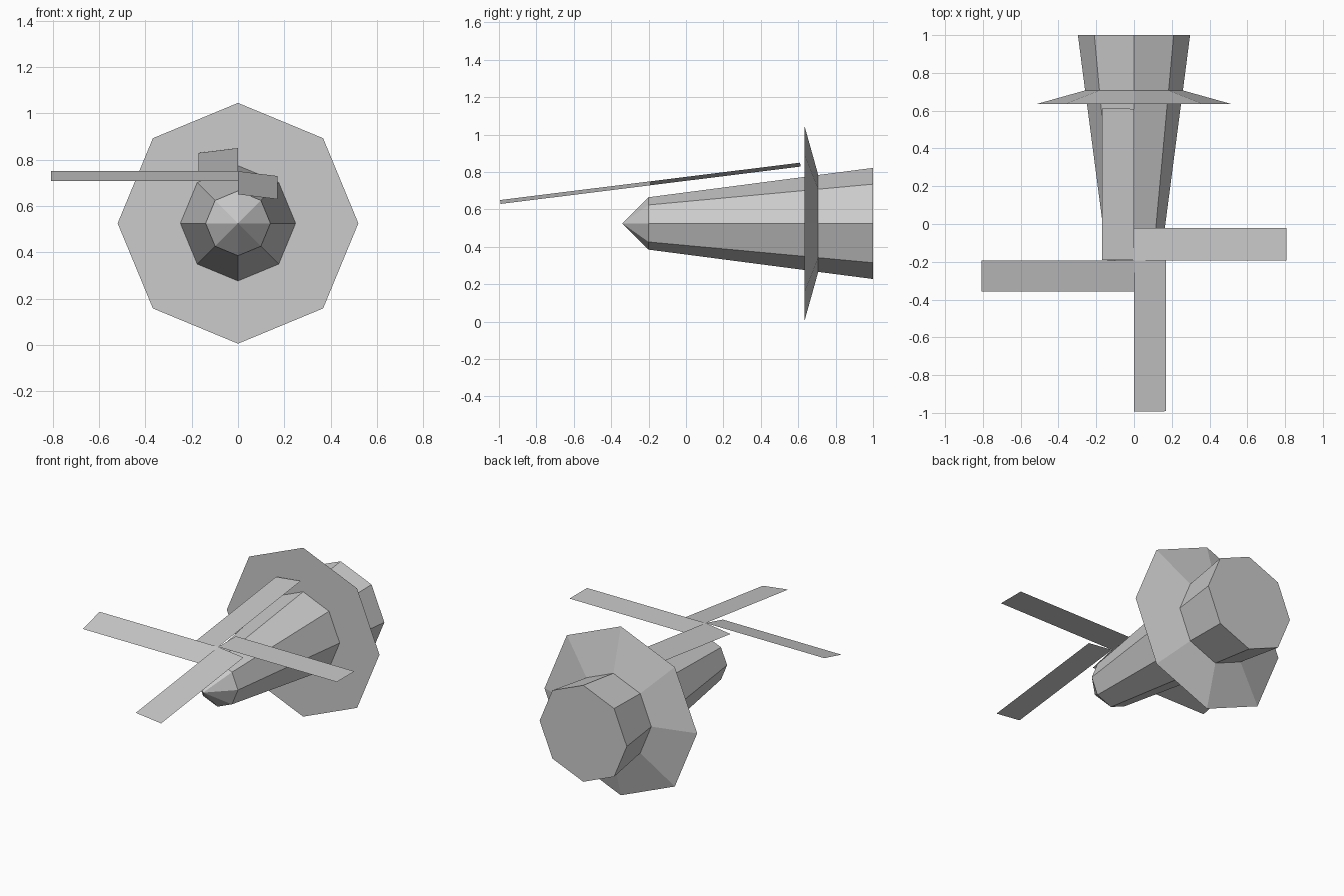
import bpy
from math import cos, sin, pi, radians
from mathutils import Matrix, Vector

if "Cube" in bpy.data.objects:
    bpy.data.objects.remove(bpy.data.objects["Cube"])

AXIS_Z = 0.525
SIDES = 8


def make(name, verts, faces):
    mesh = bpy.data.meshes.new(name)
    mesh.from_pydata(verts, [], faces)
    obj = bpy.data.objects.new(name, mesh)
    bpy.context.collection.objects.link(obj)
    return obj


def lathe(name, profile, closed=False):
    """Revolve (y, radius) points around the long axis; open ends are capped."""
    n, verts, faces = len(profile), [], []
    for y, r in profile:
        for i in range(SIDES):
            a = 2 * pi * i / SIDES
            verts.append((r * sin(a), y, AXIS_Z + r * cos(a)))
    for k in range(n if closed else n - 1):
        a, b = k * SIDES, (k + 1) % n * SIDES
        for i in range(SIDES):
            j = (i + 1) % SIDES
            faces.append((a + i, a + j, b + j, b + i))
    if not closed:
        # pointed nose and flat rear cap
        verts.append((0, -0.34, AXIS_Z))
        tip = len(verts) - 1
        faces += [(tip, (i + 1) % SIDES, i) for i in range(SIDES)]
        faces.append(tuple((n - 1) * SIDES + i for i in range(SIDES)))
    obj = make(name, verts, faces)
    import bmesh
    bm = bmesh.new()
    bm.from_mesh(obj.data)
    bmesh.ops.recalc_face_normals(bm, faces=bm.faces)
    bm.to_mesh(obj.data)
    bm.free()
    return obj


# Tapered body with pointed nose
lathe("body", [(-0.2, 0.14), (0.634, 0.249), (0.707, 0.259), (1.0, 0.297)])

# Flared collar, flat in front and sloped behind
lathe("collar", [(0.634, 0.249), (0.634, 0.52), (0.707, 0.259)], closed=True)

# Four thin pitched rotor blades on a forward-tilted hub
tilt = Matrix.Translation((0, -0.192, 0.75)) @ Matrix.Rotation(radians(7.1), 4, 'X')
for k in range(4):
    m = tilt @ Matrix.Rotation(k * pi / 2, 4, 'Z')
    pts = [(0, 0, 0), (0.808, 0, 0), (0.808, 0.17, -0.021), (0, 0.17, -0.021)]
    make(f"rotor_blade_{k + 1}", [m @ Vector(p) for p in pts], [(0, 1, 2, 3)])
